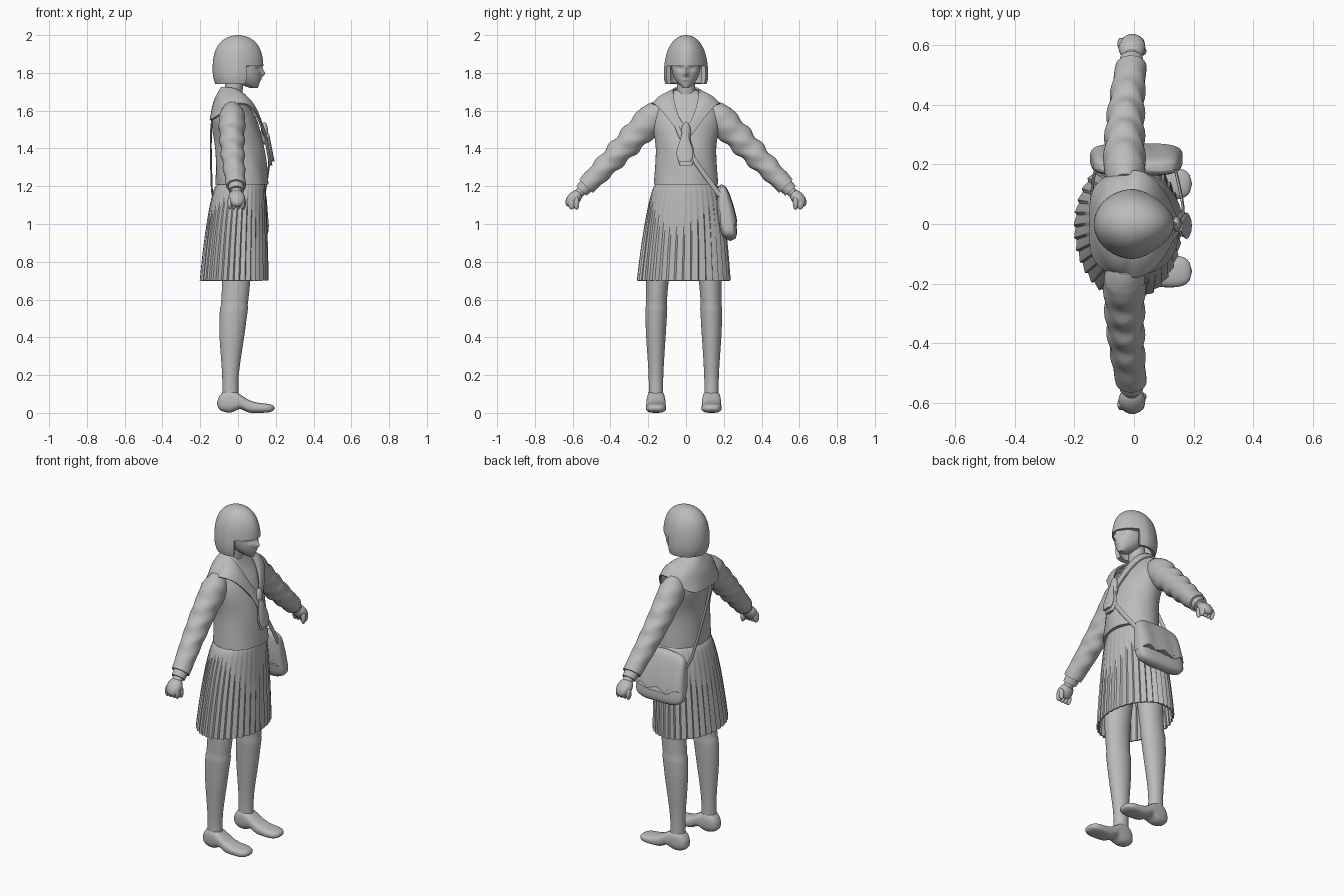
import bpy, bmesh
from math import sin, cos, pi, exp, sqrt, atan2, radians, floor
from mathutils import Vector

if "Cube" in bpy.data.objects:
    bpy.data.objects.remove(bpy.data.objects["Cube"])

CLAY = (0.5, 0.5, 0.5, 1)
clay = bpy.data.materials.new("clay_grey")
clay.use_nodes = True
clay.diffuse_color = CLAY
clay.node_tree.nodes["Principled BSDF"].inputs["Base Color"].default_value = CLAY
X, Y, Z = Vector((1, 0, 0)), Vector((0, 1, 0)), Vector((0, 0, 1))
SIDES = (("left", 1), ("right", -1))


def path(*rows):
    """Smooth curve through a few points, as a function of 0..1."""
    rows = [Vector(row) for row in rows]
    points = [rows[0] * 2 - rows[1], *rows, rows[-1] * 2 - rows[-2]]

    def at(t):
        span = t * (len(rows) - 1)
        i = min(int(span), len(rows) - 2)
        f = span - i
        before, start, end, after = points[i:i + 4]
        leave, arrive = (end - before) / 2, (after - start) / 2
        return (start + leave * f + ((end - start) * 3 - leave * 2 - arrive) * f ** 2
                + ((start - end) * 2 + leave + arrive) * f ** 3)
    return at


def bump(a, b=0):
    return exp(-a * a - b * b)


def rounded(t, power):
    """Full in the middle, closing to nothing at both ends."""
    return sqrt(max(0, 1 - abs(2 * t - 1) ** power))


def finish(name, bm, thick=0, wrap=None):
    bmesh.ops.remove_doubles(bm, verts=bm.verts[:], dist=0.0001)
    bmesh.ops.recalc_face_normals(bm, faces=bm.faces[:])
    mesh = bpy.data.meshes.new(name)
    bm.to_mesh(mesh)
    bm.free()
    part = bpy.data.objects.new(name, mesh)
    bpy.context.collection.objects.link(part)
    mesh.materials.append(clay)
    bpy.ops.object.select_all(action='DESELECT')
    part.select_set(True)
    bpy.context.view_layer.objects.active = part
    if wrap:
        modifier = part.modifiers.new("wrap", 'SHRINKWRAP')
        modifier.target, modifier.wrap_mode, modifier.offset = wrap, 'OUTSIDE', 0.008
        bpy.ops.object.modifier_apply(modifier="wrap")
    if thick:
        modifier = part.modifiers.new("thick", 'SOLIDIFY')
        modifier.thickness, modifier.offset = thick, -1
        bpy.ops.object.modifier_apply(modifier="thick")
    bpy.ops.object.shade_smooth_by_angle(angle=radians(40))
    return part


def loft(name, shape, sides=32, steps=24, across=X, axis=Z, mirror=1, power=1,
         warp=None, caps=True, thick=0, drop=None):
    """Skin the rings (x, y, z, radius across, other radius) given by shape(t)."""
    bm = bmesh.new()
    grid = []
    for step in range(steps + 1):
        t = step / steps
        x, y, z, wide, deep = shape(t)
        along = axis or Vector(shape(min(1, t + .01))[:3]) - Vector(shape(max(0, t - .01))[:3])
        other = along.cross(across).normalized()
        ring = []
        for k in range(sides):
            a = 2 * pi * k / sides
            u, v = [abs(f) ** power * (1 if f > 0 else -1) for f in (cos(a), sin(a))]
            point = Vector((x, y, z)) + across * (wide * u) + other * (deep * v)
            if warp:
                warp(point, a, t)
            point.y *= mirror
            ring.append(bm.verts.new(point))
        grid.append(ring)
    for low, high in zip(grid, grid[1:]):
        for k in range(sides):
            bm.faces.new((low[k], low[k - 1], high[k - 1], high[k]))
    if caps:
        bm.faces.new(grid[0])
        bm.faces.new(grid[-1])
    if drop:
        doomed = [face for face in bm.faces if drop(face.calc_center_median())]
        bmesh.ops.delete(bm, context='FACES', geom=doomed)
    return finish(name, bm, thick)


def ball(name, centre, wide, deep, tall, axis=Z, mirror=1):
    """Ellipsoid whose long direction follows the axis."""
    def shape(t):
        spot = Vector(centre) - axis * (tall * cos(pi * t))
        return (*spot, wide * sin(pi * t), deep * sin(pi * t))
    loft(name, shape, sides=16, steps=12, axis=axis, mirror=mirror)


# Head: egg-shaped face with nose, eye sockets and lips, and a neck
def face(t):
    fill = 1 - (1 - t) ** 4
    depth = .02 + .08 * fill
    return .105 + .02 * fill - depth, 0, 1.72 + .18 * t, depth, .015 + .063 * fill


def features(point, a, t):
    if point.x > .04:
        y, z = abs(point.y), point.z
        point.x += .02 * bump(y / .012, (z - 1.795) / .016)
        point.x += .008 * bump(y / .01, (z - 1.82) / .02)
        point.x -= .012 * bump((y - .034) / .02, (z - 1.825) / .014)
        point.x += .005 * bump(y / .02, (z - 1.764) / .006)


loft("face", face, sides=72, steps=40, warp=features)
loft("neck", path((-.03, 0, 1.66, .05, .05), (-.01, 0, 1.82, .046, .046)))


# Bobbed hair, open around the face under the fringe
def bob(t):
    drop = t * t
    size = sqrt(1 - (1 - drop) ** 4) - .12 * drop ** 8
    return 0, 0, 2 - .26 * drop, .136 * size, (.104 + .02 * drop) * size


def narrow_front(point, a, t):
    point.y *= 1 - 1.4 * max(0, point.x)


loft("hair", bob, sides=72, caps=False, thick=.022, warp=narrow_front,
     drop=lambda c: c.z < 1.845 and abs(atan2(c.y, c.x)) < radians(64))


# Blouse
def torso_folds(point, a, t):
    point.x *= 1 + .025 * sin(5 * a + 14 * t) * (1 - t)


blouse = loft("blouse", path((.02, 0, 1.21, .14, .17), (.01, 0, 1.4, .13, .16), (-.02, 0, 1.55, .12, .18),
                             (-.04, 0, 1.65, .08, .15), (-.04, 0, 1.71, .05, .06)),
              sides=48, warp=torso_folds)

# Arms run straight from shoulder to fist
SHOULDER, WRIST = Vector((-.03, .13, 1.61)), Vector((-.01, .53, 1.2))
ARM = (WRIST - SHOULDER).normalized()


def sleeve(t):
    puff = sqrt(min(1, .4 + 5 * t))
    spot = SHOULDER.lerp(WRIST, t) - X * (.01 * sin(pi * t))
    return (*spot, (.074 - .022 * t) * puff, (.085 - .035 * t) * puff)


def sleeve_folds(point, a, t):
    wave = .005 * sin(34 * t + 2 * sin(a)) * sin(pi * t)
    point += Vector((cos(a), sin(a), sin(a))) * wave


def cuff(t):
    return (*SHOULDER.lerp(WRIST, .94 + .12 * t), .043 - .004 * t, .043 - .006 * t)


for side, mirror in SIDES:
    loft(side + "_sleeve", sleeve, steps=48, axis=ARM, mirror=mirror, warp=sleeve_folds)
    loft(side + "_cuff", cuff, axis=ARM, mirror=mirror, steps=4)
    ball(side + "_wrist", WRIST + ARM * .04, .03, .026, .05, ARM, mirror)
    ball(side + "_hand", WRIST + ARM * .09, .045, .034, .055, ARM, mirror)
    for finger in range(4):
        x = .022 * finger - .043
        ball(f"{side}_finger_{finger}", (x, .605, 1.11), .013, .02, .033, Z, mirror)
    ball(side + "_thumb", (.028, .58, 1.11), .014, .015, .035, Z, mirror)


# Sailor collar: breast point at the front, square flap at the back
def collar_edges(a):
    front, back, swing = max(0, cos(a)), max(0, -cos(a)), sin(a)
    sign = 1 if swing > 0 else -1
    inner = Vector((.02 + .11 * cos(a), .068 * swing, 1.725 - .2 * ((1 + cos(a)) / 2) ** 3))
    spread = abs(swing) ** (1.6 if front else .5)
    outer = Vector((.15 * cos(a), .18 * sign * spread, 1.64 - .2 * front ** 3 - .09 * back))
    return inner, outer


bm = bmesh.new()
strips = []
for k in range(97):
    inner, outer = collar_edges(2 * pi * k / 96)
    strips.append([bm.verts.new(inner.lerp(outer, j / 6) + Z * (.018 * sin(pi * j / 6)))
                   for j in range(7)])
for strip, following in zip(strips, strips[1:]):
    for j in range(6):
        bm.faces.new((strip[j], strip[j + 1], following[j + 1], following[j]))
finish("sailor_collar", bm, .01, blouse)

# Neck scarf: a knot and two overlapping tails
ball("scarf_knot", (.14, 0, 1.48), .02, .026, .06)
for layer, length in (("front", .15), ("rear", .17)):
    def tail(t):
        lift = .012 if layer == "front" else 0
        return .143 + lift + .03 * t, -lift / 2, 1.48 - length * t, .009, .018 + .026 * sin(2.6 * t ** 1.5)
    loft("scarf_tail_" + layer, tail)


# Pleated skirt, flaring from the waist
def skirt(t):
    flare = sqrt(t)
    return .02 - .04 * flare, -.012 * t, 1.22 - .52 * t, .12 + .06 * flare, .15 + .095 * flare


def pleats(point, a, t):
    turn = a * 18 / pi
    fold = (turn - floor(turn + .001) - .5) * .05 * min(1, .3 + t)
    point.x *= 1 + fold
    point.y *= 1 + fold


loft("skirt", skirt, sides=180, caps=False, thick=.008, warp=pleats)


# Legs with knee socks, and loafers with a raised heel
def sock(point, a, t):
    if point.z < .57:
        point += Vector((cos(a), sin(a), 0)) * .004


def shoe(t):
    top = .05 + .075 * bump((t - .2) / .3)
    sole = .02 * bump((t - .4) / .1)
    ends = rounded(t, 6)
    return -.112 + .307 * t, ankle, (top + sole) / 2, (.045 + .012 * t) * ends, (top - sole) / 2 * ends


for side, mirror in SIDES:
    shift = -.012 * mirror
    ankle = .147 + shift
    loft(side + "_leg", path((-.01, .12 + shift, 1, .09, .08), (-.01, .14 + shift, .7, .075, .06),
                             (-.03, ankle, .45, .065, .05), (-.04, ankle, .2, .04, .035),
                             (-.04, ankle, .05, .04, .035)),
         steps=48, mirror=mirror, warp=sock)
    loft(side + "_shoe", shoe, across=Y, axis=X, power=.75, mirror=mirror, steps=40)


# Satchel with a wavy flap, and its strap over the far shoulder
def bag(t):
    ends = rounded(t, 8)
    return .008, .185 + .05 * t, 1.21 - .3 * t, (.135 + .025 * t) * ends, (.022 + .024 * sin(2.4 * t)) * ends


def flap(t):
    x, y, z, wide, deep = bag(.7 * t)
    return x, y, z, wide + .003, deep + .005


def flap_edge(point, a, t):
    point.z += .016 * cos(point.x * 55) * t


loft("bag", bag, power=.55, sides=40)
loft("bag_flap", flap, power=.55, sides=60, warp=flap_edge, drop=lambda c: c.y < .18)

route = path((.14, .18, 1.15), (.165, .05, 1.33), (.15, -.02, 1.45), (.09, -.08, 1.6), (0, -.1, 1.68),
             (-.09, -.08, 1.67), (-.14, -.03, 1.53), (-.14, .12, 1.22), (-.13, .18, 1.13))
loft("bag_strap", lambda t: (*route(t), .013, .005), across=(Y + Z).normalized(), axis=None,
     sides=12, steps=60)
